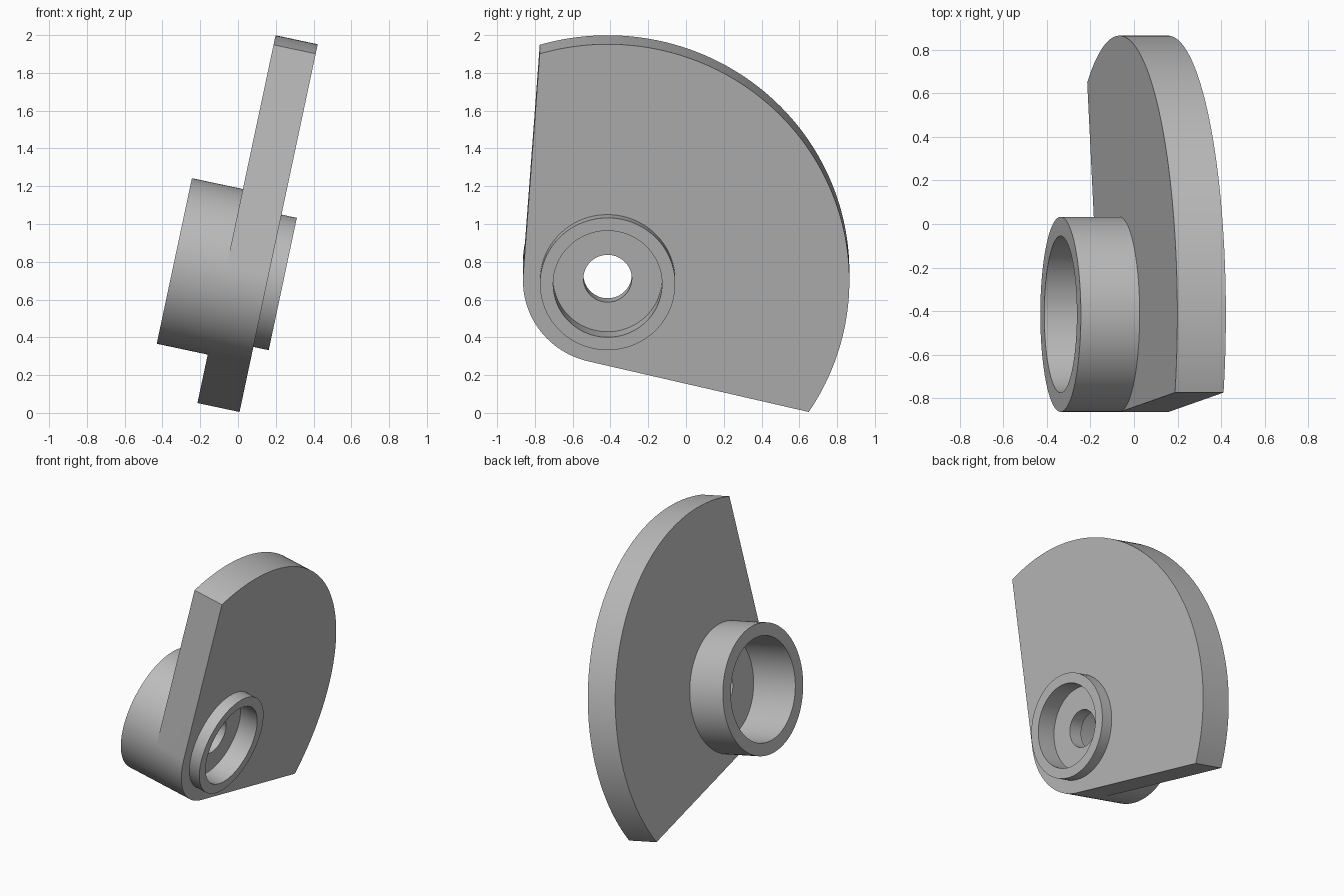
import bpy, bmesh
from math import sin, cos, radians

cube = bpy.data.objects.get("Cube")
if cube:
    bpy.data.objects.remove(cube, do_unlink=True)

TILT = radians(12)
HUB_R, PLATE_R = 0.448, 1.28
PLATE_X = (-0.221, 0.007)

grey = bpy.data.materials.new("plain grey")
grey.use_nodes = True
colour = (0.5, 0.5, 0.5, 1)
grey.diffuse_color = colour
grey.node_tree.nodes["Principled BSDF"].inputs["Base Color"].default_value = colour


def arc(radius, start, end, steps):
    """Points in the y-z plane, in degrees from +y towards +z."""
    angles = [radians(start + (end - start) * i / steps) for i in range(steps + 1)]
    return [(radius * cos(a), radius * sin(a)) for a in angles]


def loft(name, sections):
    """Closed solid through outlines placed along local x."""
    bm = bmesh.new()
    rings = [[bm.verts.new((x, y, z)) for y, z in outline] for x, outline in sections]
    n = len(rings[0])
    for a, b in zip(rings, rings[1:]):
        for i in range(n):
            j = (i + 1) % n
            bm.faces.new((a[i], a[j], b[j], b[i]))
    bm.faces.new(rings[0])
    bm.faces.new(rings[-1])
    bmesh.ops.recalc_face_normals(bm, faces=bm.faces)
    mesh = bpy.data.meshes.new(name)
    bm.to_mesh(mesh)
    bm.free()
    mesh.materials.append(grey)
    obj = bpy.data.objects.new(name, mesh)
    bpy.context.collection.objects.link(obj)
    obj.rotation_euler = (0, TILT, 0)
    obj.location = (0.149, -0.415, 0.701)
    return obj


def turned(name, profile):
    """Solid of stepped circles from (x, radius) pairs."""
    return loft(name, [(x, arc(r, 0, 358, 179)) for x, r in profile])


def combine(target, tool, operation):
    tool.hide_render = True
    mod = target.modifiers.new(tool.name, 'BOOLEAN')
    mod.operation = operation
    mod.solver = 'EXACT'
    mod.object = tool
    bpy.context.view_layer.objects.active = target
    bpy.ops.object.modifier_apply(modifier=mod.name)
    bpy.data.objects.remove(tool, do_unlink=True)


# Fan-shaped plate: wide arc, with straight sides running to the round hub end
outline = arc(PLATE_R, -33.7, 106.3, 140) + arc(HUB_R, 176, 256, 40)
plate = loft("fan_plate", [(x, outline) for x in PLATE_X])

# Deep collar on one side, shallow ring on the other
combine(plate, turned("deep_collar", [(-0.497, HUB_R), (PLATE_X[0], HUB_R)]), 'UNION')
combine(plate, turned("shallow_ring", [(-0.03, 0.358), (0.09, 0.358)]), 'UNION')

# Stepped bore: deep socket, small through hole, shallow socket
combine(plate, turned("stepped_bore", [(-0.6, 0.36), (-0.15, 0.36), (-0.15, 0.128),
                                       (-0.05, 0.128), (-0.05, 0.288), (0.2, 0.288)]),
        'DIFFERENCE')

# Smooth curved walls, crisp rims
bpy.ops.object.select_all(action='DESELECT')
plate.select_set(True)
bpy.context.view_layer.objects.active = plate
bpy.ops.object.shade_smooth_by_angle(angle=radians(30))
